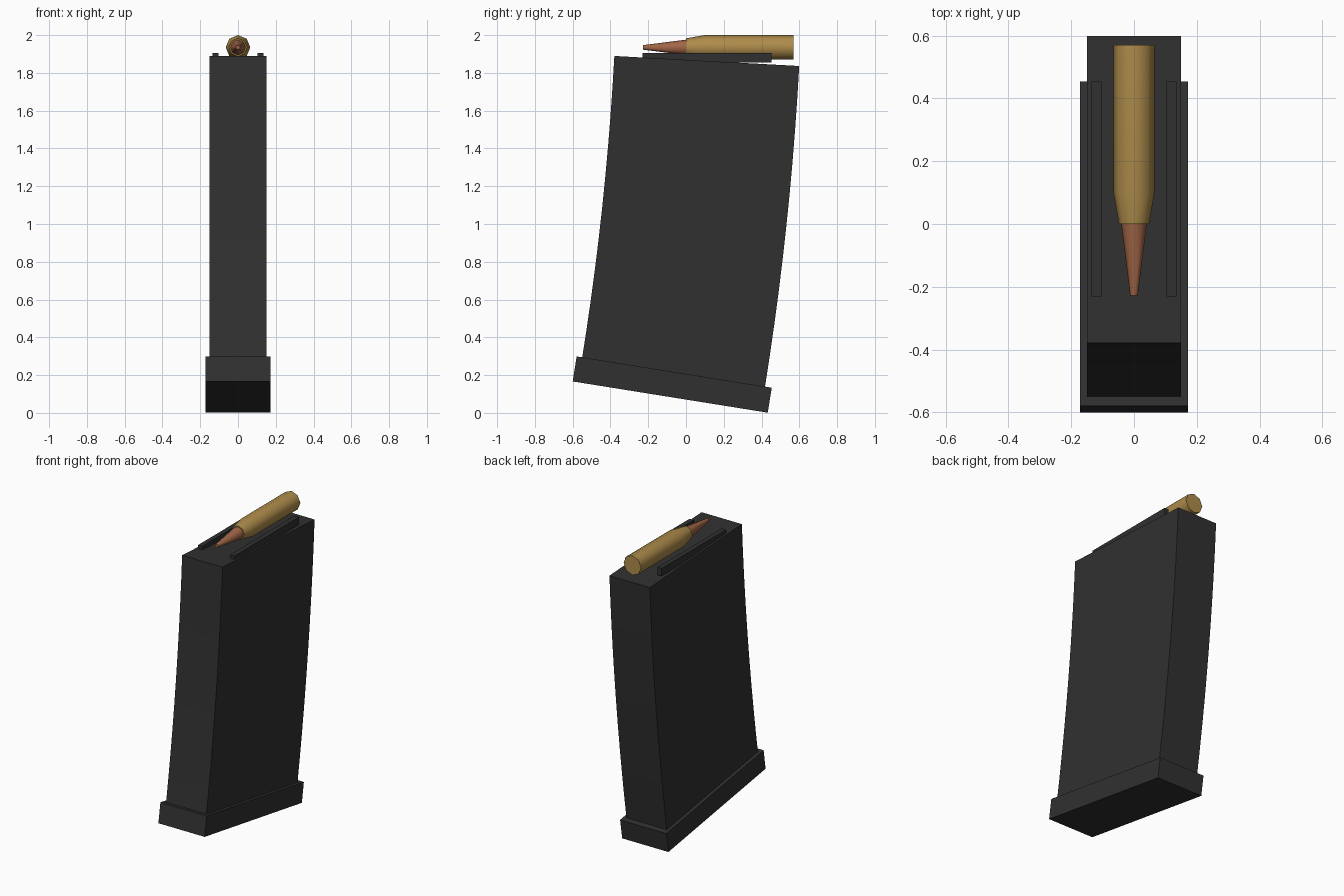
import bpy, bmesh
from math import sin, cos, pi, radians
from mathutils import Matrix, Vector

if "Cube" in bpy.data.objects:
    bpy.data.objects.remove(bpy.data.objects["Cube"])


def material(name, rgb):
    m = bpy.data.materials.new(name)
    m.use_nodes = True
    m.diffuse_color = (*rgb, 1)
    m.node_tree.nodes["Principled BSDF"].inputs["Base Color"].default_value = (*rgb, 1)
    return m


dark = material("dark steel", (0.03, 0.03, 0.03))
brass = material("brass", (0.42, 0.26, 0.07))
copper = material("copper", (0.35, 0.13, 0.06))


def finish(name, bm, mat):
    bmesh.ops.recalc_face_normals(bm, faces=bm.faces)
    mesh = bpy.data.meshes.new(name)
    bm.to_mesh(mesh)
    bm.free()
    mesh.materials.append(mat)
    ob = bpy.data.objects.new(name, mesh)
    bpy.context.collection.objects.link(ob)
    return ob


def loft(name, rings, mat):
    """Skin closed rings of points and cap both ends."""
    bm = bmesh.new()
    loops = [[bm.verts.new(p) for p in ring] for ring in rings]
    for a, b in zip(loops, loops[1:]):
        for i in range(len(a)):
            j = (i + 1) % len(a)
            bm.faces.new((a[i], a[j], b[j], b[i]))
    bm.faces.new(loops[0])
    bm.faces.new(loops[-1])
    return finish(name, bm, mat)


def box(name, centre, size, mat, tilt=0):
    bm = bmesh.new()
    bmesh.ops.create_cube(bm, size=1, matrix=Matrix.Translation(centre)
                          @ Matrix.Rotation(tilt, 4, "X") @ Matrix.Diagonal((*size, 1)))
    return finish(name, bm, mat)


# Curved body: a rectangle swept down an arc
TOP_TILT, BASE_TILT, LENGTH, STEPS = radians(3.1), radians(9.1), 1.665, 10
radius = LENGTH / (BASE_TILT - TOP_TILT)
top = Vector((0, 0.11, 1.863))
rings = []
for k in range(STEPS + 1):
    t = TOP_TILT + (BASE_TILT - TOP_TILT) * k / STEPS
    c = top + radius * Vector((0, cos(t) - cos(TOP_TILT), sin(TOP_TILT) - sin(t)))
    along = Vector((0, cos(t), -sin(t))) * 0.49
    side = Vector((0.15, 0, 0))
    rings.append([c - along - side, c - along + side, c + along + side, c + along - side])
loft("magazine_body", rings, dark)

# Floor plate
box("floor_plate", (0, -0.073, 0.15), (0.344, 1.046, 0.134), dark, -BASE_TILT)

# Feed lips on both sides
for name, s in (("left_feed_lip", 1), ("right_feed_lip", -1)):
    box(name, (s * 0.12, 0.111, 1.88), (0.032, 0.684, 0.05), dark)


# Cartridge: case and bullet turned about the y axis
def turned(name, profile, mat, sides=8):
    rings = [[(r * cos(2 * pi * i / sides), y, 1.935 + r * sin(2 * pi * i / sides))
              for i in range(sides)] for y, r in profile]
    ob = loft(name, rings, mat)
    bpy.ops.object.select_all(action="DESELECT")
    ob.select_set(True)
    bpy.context.view_layer.objects.active = ob
    bpy.ops.object.shade_smooth_by_angle(angle=radians(50))


turned("cartridge_case", [(0.57, 0.065), (0.1, 0.065), (0, 0.048)], brass)
turned("bullet", [(0.01, 0.042), (-0.228, 0.012)], copper)
